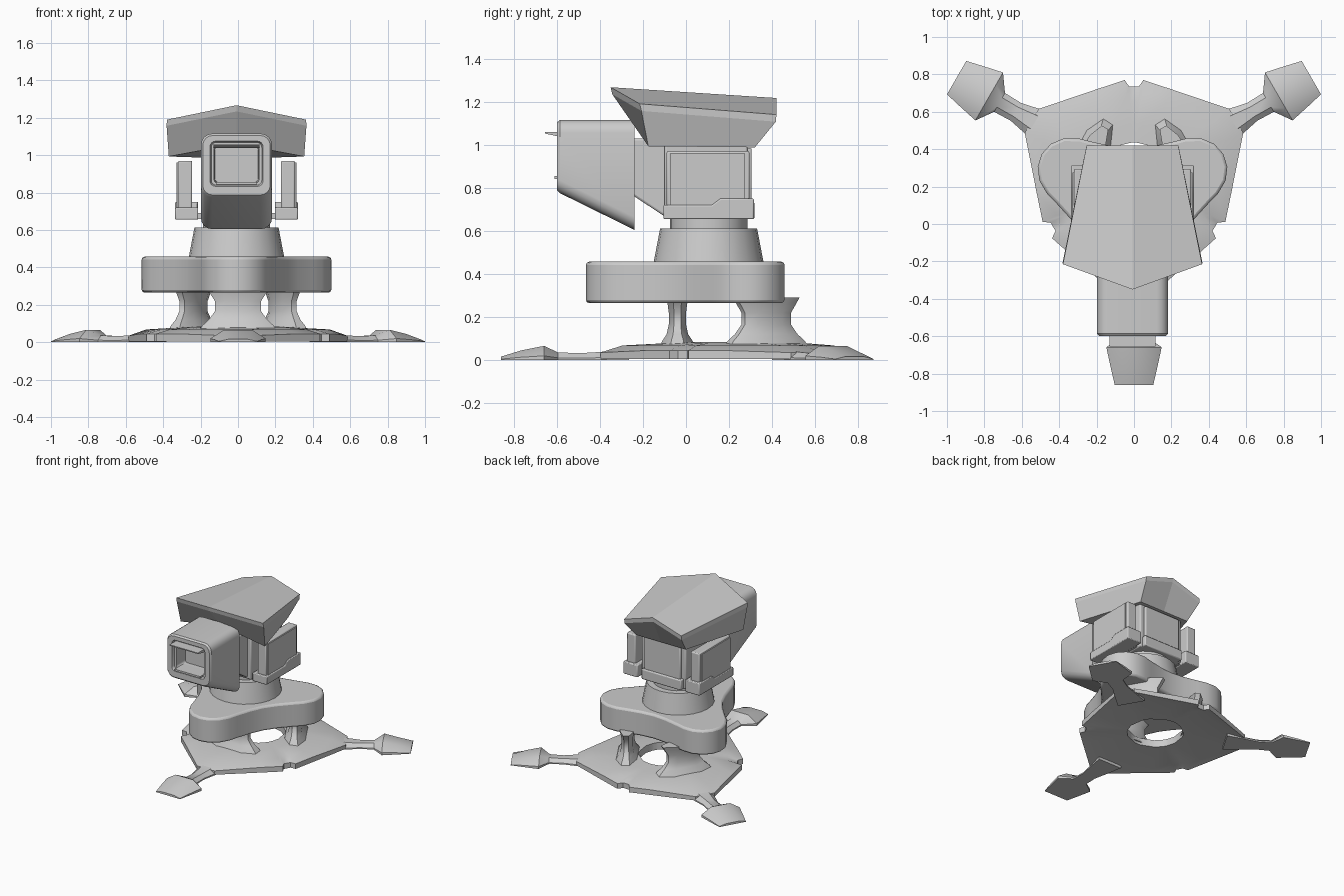
import bpy, bmesh, math
from mathutils import Vector, Matrix

if "Cube" in bpy.data.objects:
    bpy.data.objects.remove(bpy.data.objects["Cube"])

grey = bpy.data.materials.new("light_grey")
grey.diffuse_color = (0.6, 0.6, 0.6, 1)
grey.use_nodes = True
grey.node_tree.nodes["Principled BSDF"].inputs["Base Color"].default_value = grey.diffuse_color
CX = -0.008                      # head centre line
HUB = Vector((0, 0.235, 0))      # centre of the three legs
LEG_ANGLES = [math.radians(a) for a in (-90, 30, 150)]


def finish(bm, name, smooth=30, bevel=0, segments=2):
    bmesh.ops.recalc_face_normals(bm, faces=bm.faces)
    me = bpy.data.meshes.new(name)
    bm.to_mesh(me)
    bm.free()
    ob = bpy.data.objects.new(name, me)
    bpy.context.collection.objects.link(ob)
    me.materials.append(grey)
    if bevel:
        m = ob.modifiers.new("bevel", 'BEVEL')
        m.width, m.segments, m.limit_method = bevel, segments, 'ANGLE'
        m.angle_limit = math.radians(40)
    if smooth:
        bpy.context.view_layer.objects.active = ob
        ob.select_set(True)
        bpy.ops.object.shade_smooth_by_angle(angle=math.radians(smooth))
        ob.select_set(False)
    return ob


def loft(name, rings, cap=True, closed=False, matrix=None, **kw):
    """Skin equal-length rings of points."""
    bm = bmesh.new()
    rows = [[bm.verts.new(p) for p in r] for r in rings]
    pairs = list(zip(rows, rows[1:])) + ([(rows[-1], rows[0])] if closed else [])
    n = len(rows[0])
    for a, b in pairs:
        for i in range(n):
            j = (i + 1) % n
            bm.faces.new((a[i], a[j], b[j], b[i]))
    if cap and not closed:
        bm.faces.new(rows[0])
        bm.faces.new(rows[-1])
    if matrix:
        bm.transform(matrix)
    return finish(bm, name, **kw)


def slab(name, profile, x0, x1, **kw):
    """Extrude a (y, z) profile along x."""
    return loft(name, [[(x, y, z) for y, z in profile] for x in (x0, x1)], **kw)


def box(name, x0, x1, y0, y1, z0, z1, **kw):
    return slab(name, [(y0, z0), (y1, z0), (y1, z1), (y0, z1)], x0, x1, **kw)


def leg_matrix(a):
    return Matrix.Translation(HUB) @ Matrix.Rotation(a, 4, 'Z')


def mirrored(half):
    """Half outline (v > 0) completed to run from -v to +v."""
    return [(u, -v) for u, v in reversed(half) if v] + list(half)


# base plate with central hole and notched sides
half = [(0.632, 0.074), (0.416, 0.32), (0.311, 0.438), (0.272, 0.42)]
outline = []
for a in LEG_ANGLES:
    for u, v in mirrored(half):
        p = leg_matrix(a) @ Vector((u, v, 0))
        outline.append((p, 0.035 if u > 0.6 else 0.045))


def hub_ring(scale, z):
    return [(*(HUB + (p - HUB) * scale).xy, z) for p, _ in outline]


def hole_ring(r, z):
    return [(*(HUB + (p - HUB).normalized() * r).xy, z) for p, _ in outline]


loft("base_plate", [hub_ring(1, 0.005), [(p.x, p.y, h) for p, h in outline],
                    hub_ring(0.84, 0.068), hole_ring(0.3, 0.08), hole_ring(0.2, 0.085),
                    hole_ring(0.2, 0.03), hub_ring(0.85, 0.02)], closed=True, smooth=40)

# legs with spade feet, and the struts that carry the turntable
leg_sections = [(0.50, 0.10, 0.062), (0.63, 0.076, 0.038), (0.73, 0.055, 0.032),
                (0.83, 0.058, 0.036), (0.894, 0.148, 0.066), (1.0, 0.125, 0.045),
                (1.095, 0.103, 0.016)]
strut_sections = [(0.05, 0.23, 0.085), (0.09, 0.20, 0.07), (0.12, 0.165, 0.05),
                  (0.165, 0.13, 0.04), (0.22, 0.13, 0.04), (0.265, 0.16, 0.046),
                  (0.29, 0.175, 0.05)]
for a in LEG_ANGLES:
    loft("leg", [[(u, -w, 0), (u, -w, 0.3 * h), (u, -0.5 * w, h),
                  (u, 0.5 * w, h), (u, w, 0.3 * h), (u, w, 0)]
                 for u, w, h in leg_sections], matrix=leg_matrix(a), smooth=35)
    strut = []
    for z, w, t in strut_sections:
        strut.append([(0.275 + sx * t, sy * w, z) for sx, sy in
                      ((1, -0.5), (1, 0.5), (0.4, 0.95), (-0.4, 0.95),
                       (-1, 0.5), (-1, -0.5), (-0.4, -0.95), (0.4, -0.95))])
    loft("strut", strut, matrix=leg_matrix(a), smooth=45)

# three-lobed turntable
lobe = mirrored([(0.56, 0), (0.545, 0.07), (0.5, 0.13), (0.43, 0.17),
                 (0.36, 0.19), (0.25, 0.225), (0.155, 0.268)])
trefoil = []
for a in LEG_ANGLES:
    m = Matrix.Translation((CX, 0.095, 0)) @ Matrix.Rotation(a, 4, 'Z')
    trefoil += [(m @ Vector((u, v, 0))).xy for u, v in lobe[1:]]
loft("turntable", [[(x, y, z) for x, y in trefoil] for z in (0.265, 0.457)],
     smooth=40, bevel=0.015)


# conical neck and collar
def disc(r, z, n=24):
    return [(CX + r * math.cos(i * math.tau / n), 0.105 + r * math.sin(i * math.tau / n), z)
            for i in range(n)]


loft("neck", [disc(0.256, 0.45), disc(0.225, 0.612)])
loft("collar", [disc(0.18, 0.6), disc(0.18, 0.67)])

# head body and rear panel
box("head_body", CX - 0.19, CX + 0.19, -0.1, 0.285, 0.655, 1.03, bevel=0.01)
box("rear_panel", CX - 0.155, CX + 0.155, 0.27, 0.305, 0.70, 0.985, bevel=0.008)
box("rear_skirt", CX - 0.17, CX + 0.17, 0.26, 0.318, 0.655, 0.735, bevel=0.008)

# side pods with stepped skirts
for s in (-1, 1):
    box("side_pod", CX + s * 0.237, CX + s * 0.312, -0.09, 0.295, 0.68, 0.97, bevel=0.008)
    box("side_plate", CX + s * 0.30, CX + s * 0.32, -0.075, 0.275, 0.70, 0.96)
    slab("side_skirt", [(-0.105, 0.655), (0.315, 0.655), (0.315, 0.75), (0.16, 0.75),
                        (0.12, 0.72), (-0.105, 0.72)], CX + s * 0.205, CX + s * 0.328, bevel=0.006)
    box("skirt_bracket", CX + s * 0.17, CX + s * 0.25, 0.0, 0.25, 0.66, 0.69)

# mount between head and barrel
slab("barrel_mount", [(-0.27, 0.78), (-0.24, 0.76), (-0.08, 0.655), (-0.08, 1.03), (-0.27, 1.03)],
     CX - 0.16, CX + 0.16, bevel=0.01)


# barrel housing with rounded corners and a recessed opening
def rounded(w, z0, z1, y, r, steps=4):
    ring = []
    corners = [(w - r, z1 - r, 0), (r - w, z1 - r, 90), (r - w, z0 + r, 180), (w - r, z0 + r, 270)]
    for cx, cz, start in corners:
        for i in range(steps + 1):
            t = math.radians(start + 90 * i / steps)
            ring.append((CX + cx + r * math.cos(t), y, cz + r * math.sin(t)))
    return ring


loft("barrel_housing", [rounded(0.19, 0.605, 1.115, -0.24, 0.06),
                        rounded(0.19, 0.775, 1.115, -0.585, 0.06),
                        rounded(0.18, 0.787, 1.105, -0.598, 0.052),
                        rounded(0.142, 0.833, 1.075, -0.598, 0.03),
                        rounded(0.135, 0.84, 1.068, -0.575, 0.026),
                        rounded(0.12, 0.85, 1.053, -0.575, 0.02),
                        rounded(0.115, 0.855, 1.048, -0.47, 0.02)], smooth=35)
slab("muzzle_hood", [(-0.655, 1.052), (-0.59, 1.038), (-0.5, 1.038), (-0.5, 1.06), (-0.655, 1.06)],
     CX - 0.122, CX + 0.122, smooth=0)
box("muzzle_sill", CX - 0.11, CX + 0.11, -0.61, -0.5, 0.842, 0.856, smooth=0)

# ridged roof: top ridge and eaves, rim band, then sides drawn in to the body
roof = [(0, -0.35, 1.267), (0.372, -0.215, 1.19), (0.245, 0.42, 1.14),
        (0, 0.42, 1.217), (-0.245, 0.42, 1.14), (-0.372, -0.215, 1.19)]
rim = [(x * 1.005, y + (0.008 if y < 0 else -0.003), z - 0.033) for x, y, z in roof]
under = [(0, -0.19, 1.06), (0.362, -0.175, 0.993), (0.215, 0.32, 0.988),
         (0, 0.32, 0.988), (-0.215, 0.32, 0.988), (-0.362, -0.175, 0.993)]
bm = bmesh.new()
rows = [[bm.verts.new((x + CX, y, z)) for x, y, z in r] for r in (roof, rim, under)]
for a, b in zip(rows, rows[1:]):
    for i in range(6):
        j = (i + 1) % 6
        bm.faces.new((a[i], a[j], b[j], b[i]))
for r in (rows[0], rows[2]):
    bm.faces.new(r[0:4])
    bm.faces.new((r[0], r[3], r[4], r[5]))
finish(bm, "roof", smooth=0)
